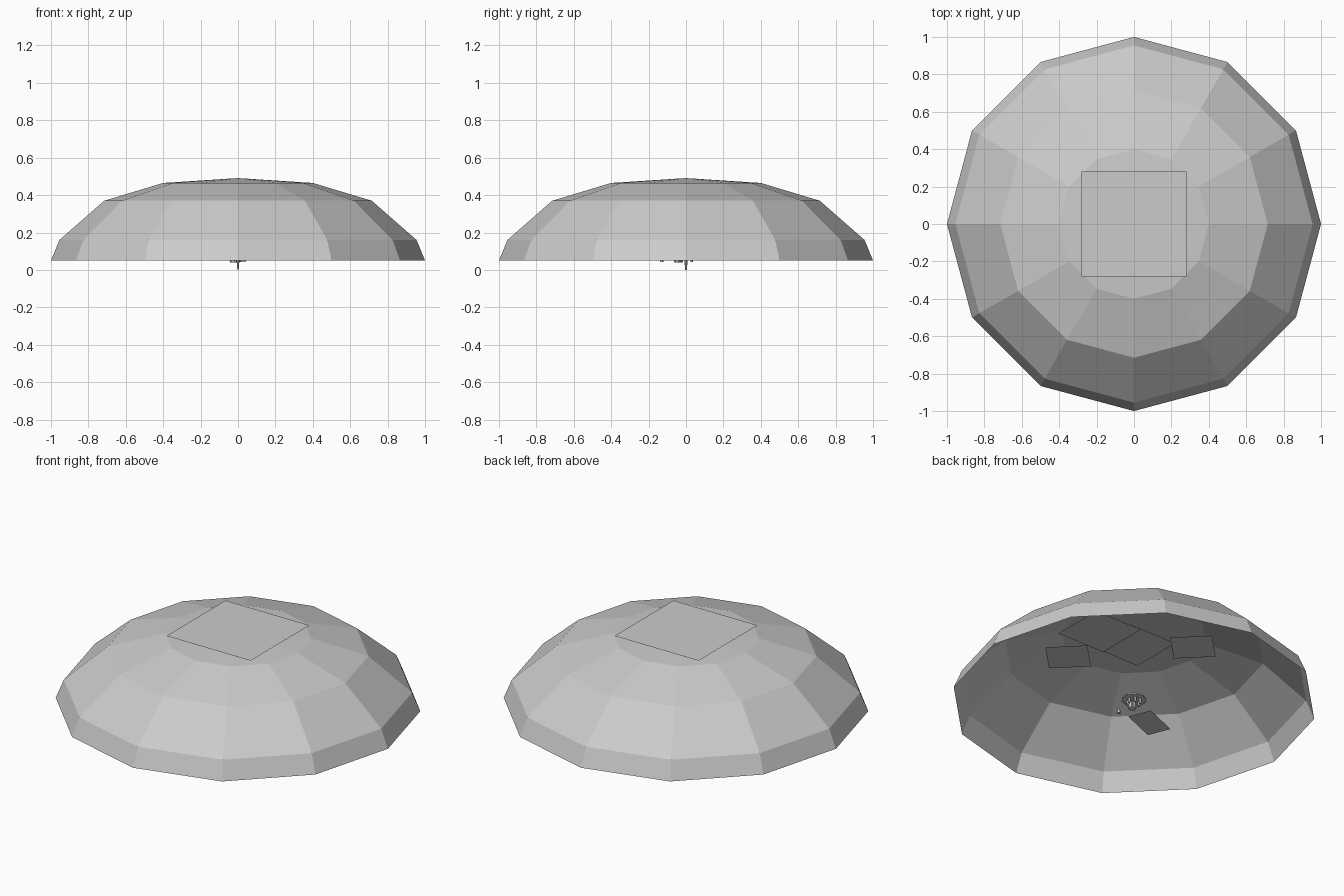
import bpy, bmesh, math
from mathutils import Matrix, Vector

if "Cube" in bpy.data.objects:
    bpy.data.objects.remove(bpy.data.objects["Cube"])

grey = bpy.data.materials.new("neutral_grey")
grey.diffuse_color = (0.6, 0.6, 0.6, 1)
grey.use_nodes = True
grey.node_tree.nodes["Principled BSDF"].inputs["Base Color"].default_value = grey.diffuse_color


def finish(bm, name):
    mesh = bpy.data.meshes.new(name)
    bm.to_mesh(mesh)
    bm.free()
    mesh.materials.append(grey)
    ob = bpy.data.objects.new(name, mesh)
    bpy.context.collection.objects.link(ob)
    return ob


def plate(name, centre, width, depth, turn=0):
    """Single-sided horizontal sheet turned about z (degrees)."""
    bm = bmesh.new()
    m = (Matrix.Translation(centre) @ Matrix.Rotation(math.radians(turn), 4, 'Z')
         @ Matrix.Diagonal((width, depth, 1, 1)))
    bmesh.ops.create_grid(bm, x_segments=1, y_segments=1, size=0.5, matrix=m)
    return finish(bm, name)


def cone(name, centre, r1, r2, height, sides=8, tilt=0):
    bm = bmesh.new()
    m = Matrix.Translation(centre) @ Matrix.Rotation(math.radians(tilt), 4, 'Y')
    bmesh.ops.create_cone(bm, cap_ends=True, segments=sides, radius1=r1,
                          radius2=r2, depth=height, matrix=m)
    return finish(bm, name)


# Open twelve-sided dome shell: profile of (radius, height)
profile = [(1.0, 0.05), (0.955, 0.16), (0.715, 0.37), (0.40, 0.465)]
bm = bmesh.new()
rings = [[bm.verts.new((r * math.cos(k * math.pi / 6), r * math.sin(k * math.pi / 6), z))
          for k in range(12)] for r, z in profile]
apex = bm.verts.new((0, 0, 0.491))
for k in range(12):
    n = (k + 1) % 12
    for low, high in zip(rings, rings[1:]):
        bm.faces.new((low[k], low[n], high[n], high[k]))
    bm.faces.new((rings[-1][k], rings[-1][n], apex))
finish(bm, "dome_shell")

# Square sheet resting on the crown
plate("crown_plate", (0, 0, 0.495), 0.56, 0.56)

# Sheets floating beneath the ceiling
plate("ceiling_plate_centre", (0, 0, 0.415), 0.32, 0.32)
plate("ceiling_plate_side", (0.245, 0, 0.41), 0.32, 0.32)
plate("ceiling_plate_right", (0.26, -0.25, 0.355), 0.23, 0.23, 45)
plate("ceiling_plate_left", (-0.21, 0.25, 0.37), 0.23, 0.23, 45)

# Low sheet beside the centrepiece
plate("floor_plate", (-0.21, -0.12, 0.056), 0.23, 0.14, 22)

# Small centrepiece: disc, body, foot and ring of knobs
cone("centre_disc", (0, 0, 0.075), 0.07, 0.06, 0.014, 10)
cone("centre_body", (-0.02, -0.04, 0.055), 0.022, 0.03, 0.03, 8)
cone("centre_foot", (0, 0, 0.03), 0.004, 0.01, 0.06, 6)
for k in range(6):
    a = k * math.pi / 3
    cone(f"centre_knob_{k + 1}", (0.035 * math.cos(a), 0.035 * math.sin(a), 0.058),
         0.006, 0.01, 0.034, 5)
cone("outer_knob", (0.0, -0.13, 0.052), 0.01, 0.01, 0.02, 5)
